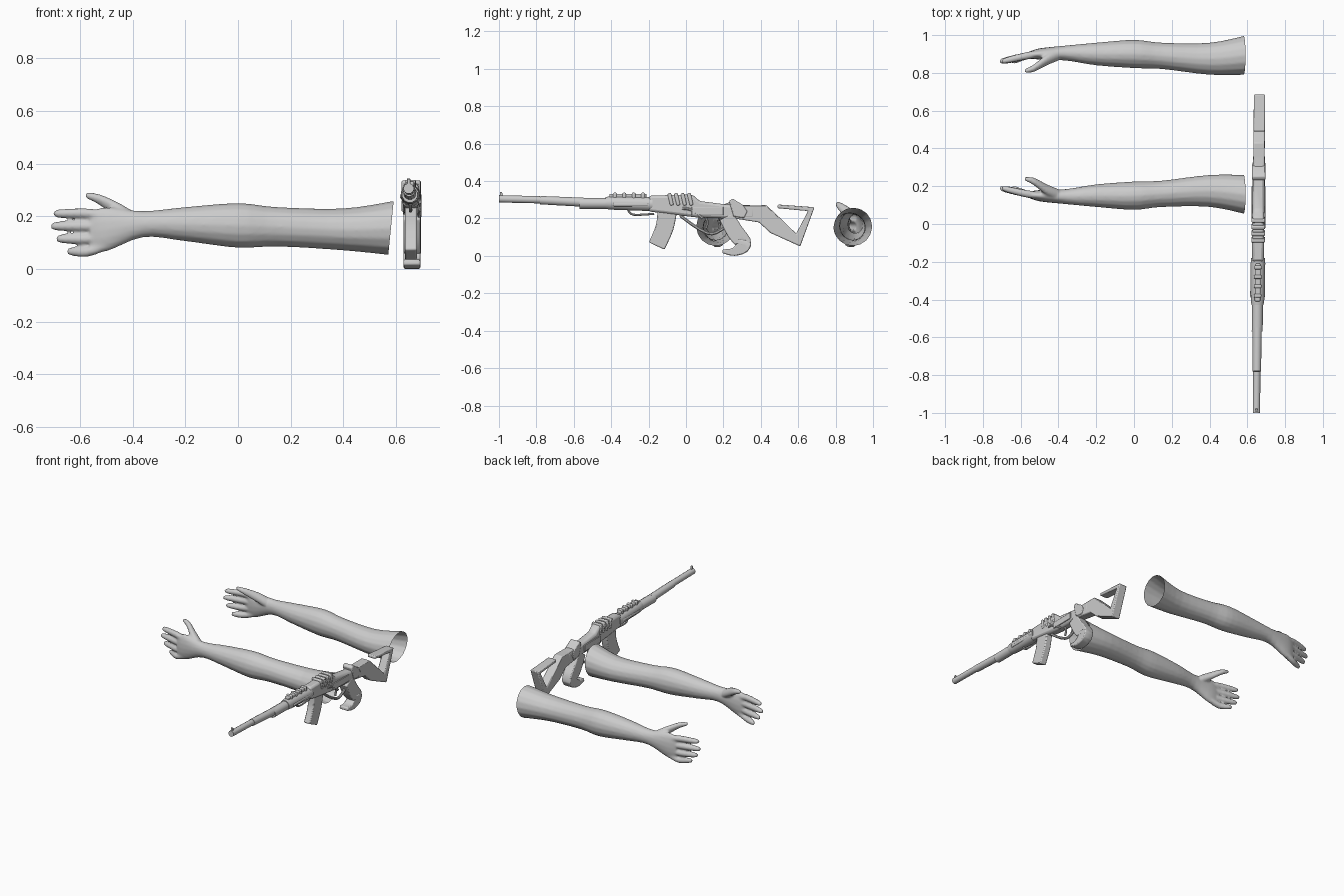
import bpy, bmesh
from math import sin, cos, pi, radians, sqrt
from mathutils import Vector

default_cube = bpy.data.objects.get("Cube")
if default_cube:
    bpy.data.objects.remove(default_cube)

grey = bpy.data.materials.new("plain grey")
grey.use_nodes = True
grey.diffuse_color = (.6, .6, .6, 1)
grey.node_tree.nodes["Principled BSDF"].inputs["Base Color"].default_value = grey.diffuse_color


def skin_rings(bm, rings):
    """Join closed rings of points into a tube and cap both ends."""
    loops = [[bm.verts.new(point) for point in ring] for ring in rings]
    count = len(loops[0])
    for near, far in zip(loops, loops[1:]):
        for i in range(count):
            j = (i + 1) % count
            bm.faces.new((near[i], near[j], far[j], far[i]))
    bm.faces.new(loops[0])
    bm.faces.new(loops[-1])


def flowing(rows, steps=4):
    """Refine rows of values with a curve that passes through every row."""
    rows = [Vector(row) for row in rows]
    result = []
    for i in range(len(rows) - 1):
        before, start, end = rows[max(i - 1, 0)], rows[i], rows[i + 1]
        after = rows[min(i + 2, len(rows) - 1)]
        for step in range(steps):
            t = step / steps
            leave, arrive = (end - before) / 2, (after - start) / 2
            bend = (end - start) * 3 - leave * 2 - arrive
            settle = (start - end) * 2 + leave + arrive
            result.append(start + leave * t + bend * t ** 2 + settle * t ** 3)
    return result + [rows[-1]]


def make_object(name, bm):
    bmesh.ops.recalc_face_normals(bm, faces=bm.faces[:])
    mesh = bpy.data.meshes.new(name)
    bm.to_mesh(mesh)
    bm.free()
    mesh.materials.append(grey)
    part = bpy.data.objects.new(name, mesh)
    bpy.context.collection.objects.link(part)
    bpy.ops.object.select_all(action="DESELECT")
    part.select_set(True)
    bpy.context.view_layer.objects.active = part
    bpy.ops.object.shade_smooth_by_angle(angle=radians(40))
    return part


# Arms: each row is x, y, z, half depth, half height
LIMB = [(.6, .155, .155, .105, .105), (.4, .175, .15, .085, .08),
        (.15, .16, .16, .07, .075), (0, .15, .165, .075, .085),
        (-.2, .15, .17, .06, .065), (-.36, .145, .17, .04, .05),
        (-.5, .15, .15, .03, .085), (-.56, .155, .145, .015, .075)]
THUMB = [(-.4, .155, .19, .03, .03), (-.46, .18, .225, .03, .03),
         (-.53, .225, .265, .02, .02), (-.58, .24, .28, .01, .01)]
FINGER_ENDS = [-.7, -.71, -.69, -.65]


def limb_tube(bm, rows, sides=16):
    angles = [2 * pi * i / sides for i in range(sides)]
    skin_rings(bm, [[(x, y + depth * cos(a), z + height * sin(a)) for a in angles]
                    for x, y, z, depth, height in flowing(rows)])


def make_arm(name, mirrored):
    bm = bmesh.new()
    limb_tube(bm, LIMB)
    limb_tube(bm, THUMB)
    for i, end in enumerate(FINGER_ENDS):
        root_z, tip_z = .195 - .035 * i, .21 - .048 * i
        limb_tube(bm, [(-.5, .15, root_z, .02, .02),
                       (-.57, .16, tip_z, .02, .02),
                       (end + .02, .185, tip_z, .016, .016),
                       (end, .19, tip_z, .007, .007)])
    arm = make_object(name, bm)
    # Fuse palm, thumb and fingers into one skin
    fuse = arm.modifiers.new("fuse", "REMESH")
    fuse.mode = "VOXEL"
    fuse.voxel_size = .007
    relax = arm.modifiers.new("relax", "SMOOTH")
    relax.iterations = 4
    for modifier in ("fuse", "relax"):
        bpy.ops.object.modifier_apply(modifier=modifier)
    # Cut the upper end open at a slight slant
    bm = bmesh.new()
    bm.from_mesh(arm.data)
    bmesh.ops.bisect_plane(bm, geom=bm.verts[:] + bm.edges[:] + bm.faces[:],
                           plane_co=(.58, 0, .15), plane_no=(1, 0, -.1), clear_outer=True)
    if mirrored:
        for vert in bm.verts:
            vert.co.y = 1.05 - vert.co.y
        bmesh.ops.reverse_faces(bm, faces=bm.faces[:])
    for face in bm.faces:
        face.smooth = True
    bm.to_mesh(arm.data)
    bm.free()


make_arm("front_arm", mirrored=False)
make_arm("back_arm", mirrored=True)


# Rifle: every part is swept along rows of y, z, half thickness
def sweep(name, path, half_width=None, sides=4, curved=False, shift=0, bevel=.006):
    rows = flowing(path) if curved else [Vector(row) for row in path]
    spots = [row.xy for row in rows]
    ways = [(b - a).normalized() for a, b in zip(spots, spots[1:])]
    corner = sqrt(2) if sides == 4 else 1
    rings = []
    for i, row in enumerate(rows):
        way = (ways[max(i - 1, 0)] + ways[min(i, len(ways) - 1)]).normalized()
        ring = []
        for k in range(sides):
            angle = 2 * pi * (k + .5) / sides
            across = corner * (half_width or row.z) * cos(angle)
            up = corner * row.z * sin(angle)
            # The rifle leans slightly in x along its length
            lean = .658 + .01 * row.x
            ring.append((lean + shift + across, row.x - way.y * up, row.y + way.x * up))
        rings.append(ring)
    bm = bmesh.new()
    skin_rings(bm, rings)
    part = make_object(name, bm)
    if sides == 4:
        soften = part.modifiers.new("soft edges", "BEVEL")
        soften.width = bevel
        soften.segments = 2
        soften.limit_method = "ANGLE"


def level(name, start, end, height, thickness, **options):
    sweep(name, [(start, height, thickness), (end, height, thickness)], **options)


# Barrel and forward furniture
sweep("barrel", [(-1, .305, .02), (-.78, .3, .02)], sides=12)
sweep("barrel_sleeve", [(-.78, .298, .023), (-.55, .287, .025)], sides=12)
level("barrel_collar", -.57, -.42, .281, .03, sides=12)
sweep("handguard", [(-.43, .283, .033), (-.4, .283, .037), (-.18, .277, .039)], sides=12)
sweep("front_sight", [(-.985, .31, .012), (-.99, .342, .005)], half_width=.006, bevel=.001)
level("top_rail", -.41, -.21, .32, .012, half_width=.015)
for k in range(4):
    start = -.39 + k * .05
    level(f"rail_clamp_{k + 1}", start, start + .02, .32, .018, half_width=.02)
sweep("under_rod", [(-.31, .245, .006), (-.28, .22, .006), (-.17, .225, .006)],
      sides=8, curved=True)

# Receiver
sweep("receiver", [(-.2, .28, .042), (.02, .27, .06), (.06, .25, .045),
                   (.22, .237, .037), (.37, .235, .035)], half_width=.031, bevel=.014)
for k in range(4):
    start = -.09 + k * .035
    sweep(f"receiver_rib_{k + 1}", [(start, .335, .01), (start + .015, .27, .01)], half_width=.036)
sweep("hammer", [(.24, .3, .012), (.28, .24, .04), (.32, .22, .02)], half_width=.035)
for side, label in ((-1, "right"), (1, "left")):
    level(f"{label}_side_rail", -.39, -.2, .275, .01, half_width=.006, shift=side * .033)
    level(f"{label}_side_plate", .03, .2, .24, .022, half_width=.004, shift=side * .033, bevel=.003)

# Magazine, trigger and controls
sweep("magazine", [(-.1, .24, .052), (-.115, .15, .048), (-.157, .053, .046)],
      half_width=.023, curved=True)
sweep("trigger_guard", [(-.03, .215, .009), (.06, .15, .009), (.14, .118, .009), (.22, .16, .009)],
      sides=8, curved=True)
sweep("trigger", [(.1, .215, .007), (.115, .18, .007), (.105, .145, .007)], sides=8, curved=True)
sweep("bolt_lever", [(-.02, .255, .008), (.03, .245, .008), (.09, .2, .008)],
      sides=8, curved=True, shift=.03)

# Grip and open stock
sweep("grip", [(.215, .21, .04), (.265, .125, .045), (.31, .06, .04),
               (.255, .022, .022), (.195, .025, .01)], half_width=.032, curved=True)
sweep("stock", [(.26, .235, .035), (.41, .225, .05), (.48, .16, .047), (.6, .085, .036),
                (.67, .25, .02), (.49, .265, .01)], half_width=.03)
